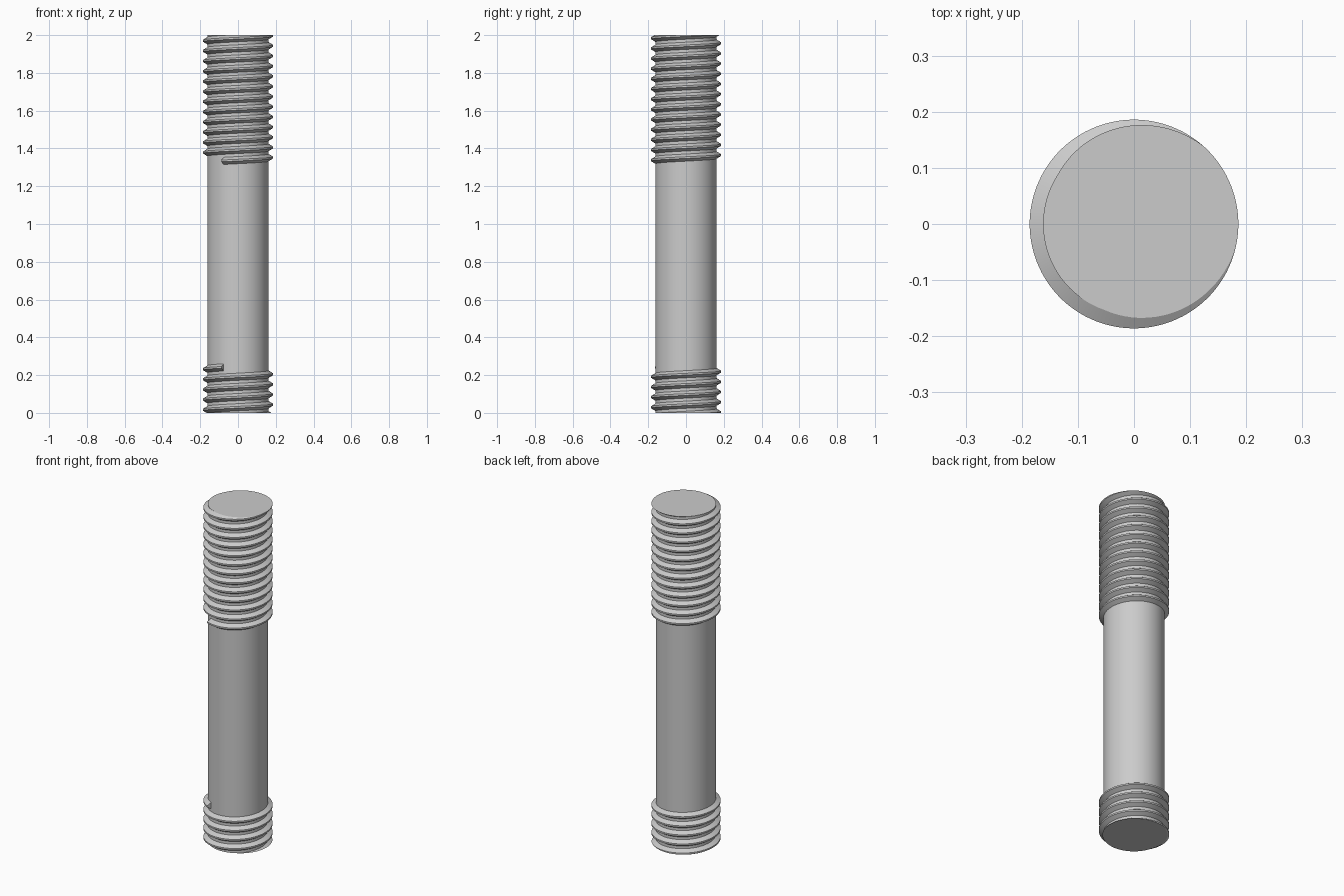
import bpy, bmesh, math
from mathutils import Vector

cube = bpy.data.objects.get("Cube")
if cube:
    bpy.data.objects.remove(cube)

LENGTH = 2.0
CORE_R, CREST_R = 0.162, 0.186
PITCH = 0.0538
STEPS = 96                       # segments per turn
RUNOUT = math.radians(-118)      # angle where both threads end on the shank

steel = bpy.data.materials.new("grey_steel")
steel.use_nodes = True
steel.diffuse_color = (0.6, 0.6, 0.6, 1)
steel.node_tree.nodes["Principled BSDF"].inputs["Base Color"].default_value = (0.6, 0.6, 0.6, 1)


def finish(name, bm):
    """Turn the bmesh into a smooth-shaded steel object."""
    bmesh.ops.recalc_face_normals(bm, faces=bm.faces)
    mesh = bpy.data.meshes.new(name)
    bm.to_mesh(mesh)
    bm.free()
    mesh.materials.append(steel)
    obj = bpy.data.objects.new(name, mesh)
    bpy.context.collection.objects.link(obj)
    bpy.ops.object.select_all(action='DESELECT')
    obj.select_set(True)
    bpy.context.view_layer.objects.active = obj
    bpy.ops.object.shade_smooth_by_angle(angle=math.radians(30))
    return obj


def cut_flat(bm, z, normal_z):
    """Trim the thread at an end of the rod and close the cut."""
    cut = bmesh.ops.bisect_plane(bm, geom=bm.verts[:] + bm.edges[:] + bm.faces[:],
                                 plane_co=(0, 0, z), plane_no=(0, 0, normal_z),
                                 clear_outer=True)
    rim = [e for e in cut["geom_cut"] if isinstance(e, bmesh.types.BMEdge) and e.is_boundary]
    bmesh.ops.triangle_fill(bm, edges=rim, use_beauty=True, normal=Vector((0, 0, normal_z)))


def thread(name, z_runout, turns, direction):
    """Sweep a trapezoid ridge along a right-hand helix away from the runout."""
    profile = [(CORE_R - 0.004, -0.0215), (CREST_R, -0.0045),
               (CREST_R, 0.0045), (CORE_R - 0.004, 0.0215)]
    bm = bmesh.new()
    rings = []
    for i in range(int(turns * STEPS) + 1):
        t = direction * i / STEPS
        a = RUNOUT + t * math.tau
        rings.append([bm.verts.new((r * math.cos(a), r * math.sin(a), z_runout + t * PITCH + dz))
                      for r, dz in profile])
    for lo, hi in zip(rings, rings[1:]):
        for k in range(4):
            n = (k + 1) % 4
            bm.faces.new((lo[k], lo[n], hi[n], hi[k]))
    bm.faces.new(rings[0])
    bm.faces.new(rings[-1])
    cut_flat(bm, LENGTH if direction > 0 else 0, direction)
    return finish(name, bm)


# Plain round core running the full length
core = bmesh.new()
bmesh.ops.create_cone(core, cap_ends=True, segments=STEPS, radius1=CORE_R,
                      radius2=CORE_R, depth=LENGTH)
bmesh.ops.translate(core, verts=core.verts, vec=(0, 0, LENGTH / 2))
finish("shank", core)

# Long thread at the top, short thread at the bottom
thread("upper_thread", 1.334, 13.3, 1)
thread("lower_thread", 0.241, 5.4, -1)
